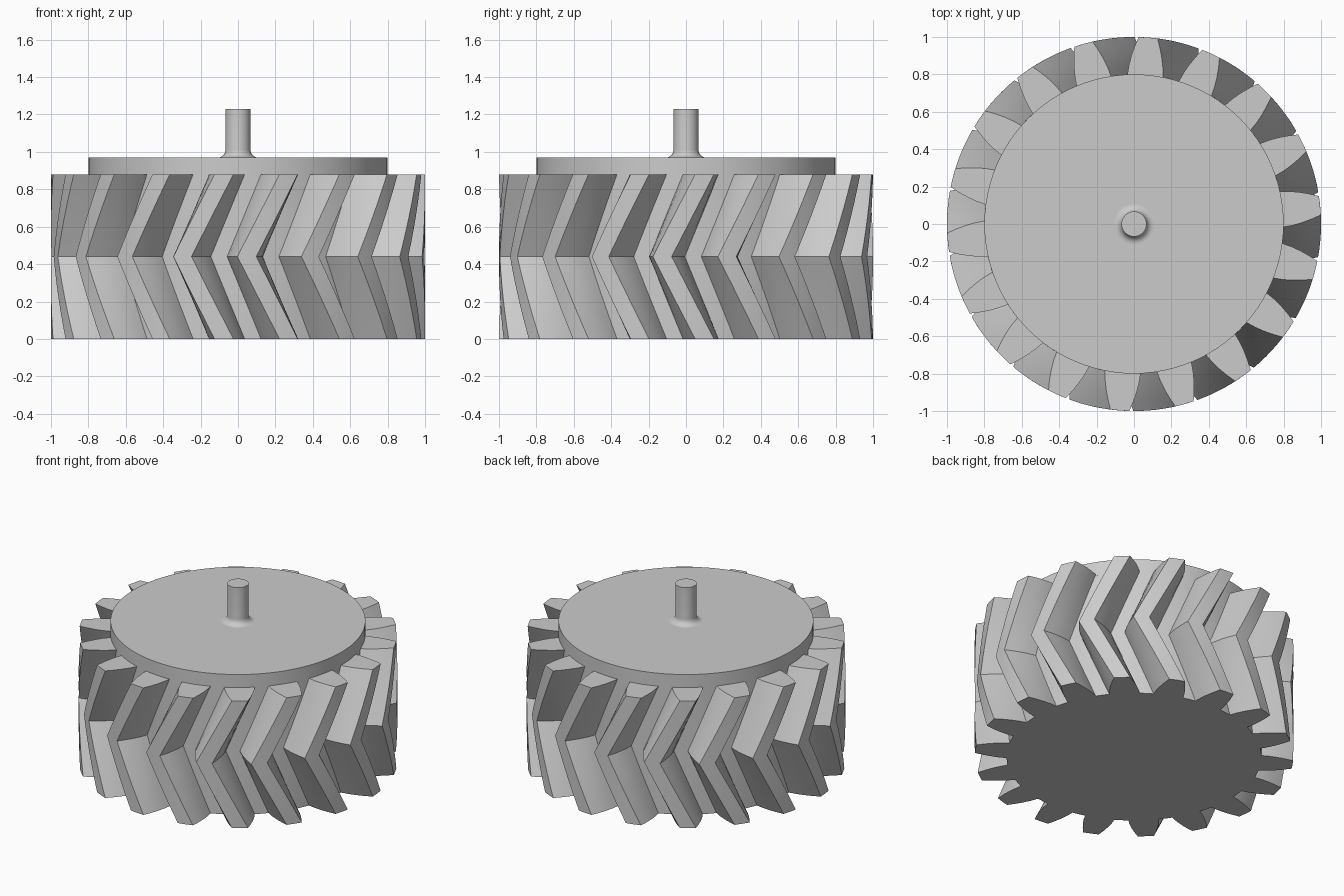
import bpy, bmesh
from math import radians, pi, sin, cos

cube = bpy.data.objects.get("Cube")
if cube:
    bpy.data.objects.remove(cube, do_unlink=True)

# Single plain grey
grey = bpy.data.materials.new("plain grey")
grey.use_nodes = True
colour = (0.6, 0.6, 0.6, 1)
grey.diffuse_color = colour
grey.node_tree.nodes["Principled BSDF"].inputs["Base Color"].default_value = colour

TEETH = 18
PITCH = 360 / TEETH
HEIGHT = 0.88
TWIST = 13          # degrees of lean over each half
TOP_PHASE = 5.7     # tooth centre angle on the top face
STEPS = 6           # levels in each half
# Flank: radius and half width of the tooth in degrees
FLANK = [(0.8, 6.85), (0.85, 6.15), (0.9, 5.2), (0.95, 4.1), (1.0, 2.9)]


def finish(name, bm):
    bmesh.ops.recalc_face_normals(bm, faces=bm.faces)
    mesh = bpy.data.meshes.new(name)
    bm.to_mesh(mesh)
    bm.free()
    obj = bpy.data.objects.new(name, mesh)
    bpy.context.collection.objects.link(obj)
    mesh.materials.append(grey)
    bpy.ops.object.select_all(action="DESELECT")
    obj.select_set(True)
    bpy.context.view_layer.objects.active = obj
    bpy.ops.object.shade_smooth_by_angle(angle=radians(25))
    return obj


def skin(bm, rings):
    """Join closed rings of vertices and cap both ends."""
    for low, high in zip(rings, rings[1:]):
        for i in range(len(low)):
            j = (i + 1) % len(low)
            bm.faces.new((low[i], low[j], high[j], high[i]))
    bm.faces.new(rings[0][::-1])
    bm.faces.new(rings[-1])


def turned(name, profile, segments):
    """Round part from (radius, height) pairs."""
    bm = bmesh.new()
    rings = []
    for r, z in profile:
        angles = [2 * pi * k / segments for k in range(segments)]
        rings.append([bm.verts.new((r * cos(a), r * sin(a), z)) for a in angles])
    skin(bm, rings)
    return finish(name, bm)


# Gear outline: root arc, rising flank, tip arc, falling flank
outline = []
half_root = PITCH / 2
for t in range(TEETH):
    centre = t * PITCH
    outline.append((FLANK[0][0], centre - half_root))
    outline += [(r, centre - w) for r, w in FLANK]
    outline.append((FLANK[-1][0], centre))
    outline += [(r, centre + w) for r, w in reversed(FLANK)]

# Herringbone gear body
bm = bmesh.new()
rings = []
for level in range(2 * STEPS + 1):
    lean = TWIST * (abs(level - STEPS) / STEPS - 1) + TOP_PHASE
    z = HEIGHT * level / (2 * STEPS)
    rings.append([bm.verts.new((r * cos(radians(a + lean)),
                                r * sin(radians(a + lean)), z))
                  for r, a in outline])
skin(bm, rings)
finish("herringbone_gear", bm)

# Raised hub disc
turned("hub_disc", [(0.8, HEIGHT - 0.01), (0.8, 0.97)], 96)

# Shaft with a rounded fillet at its foot
SHAFT, FILLET, FOOT = 0.067, 0.04, 0.97
profile = [(SHAFT + FILLET, FOOT - 0.01)]
for k in range(9):
    a = pi / 2 * k / 8
    profile.append((SHAFT + FILLET * (1 - sin(a)), FOOT + FILLET * (1 - cos(a))))
profile.append((SHAFT, 1.23))
turned("shaft", profile, 48)
